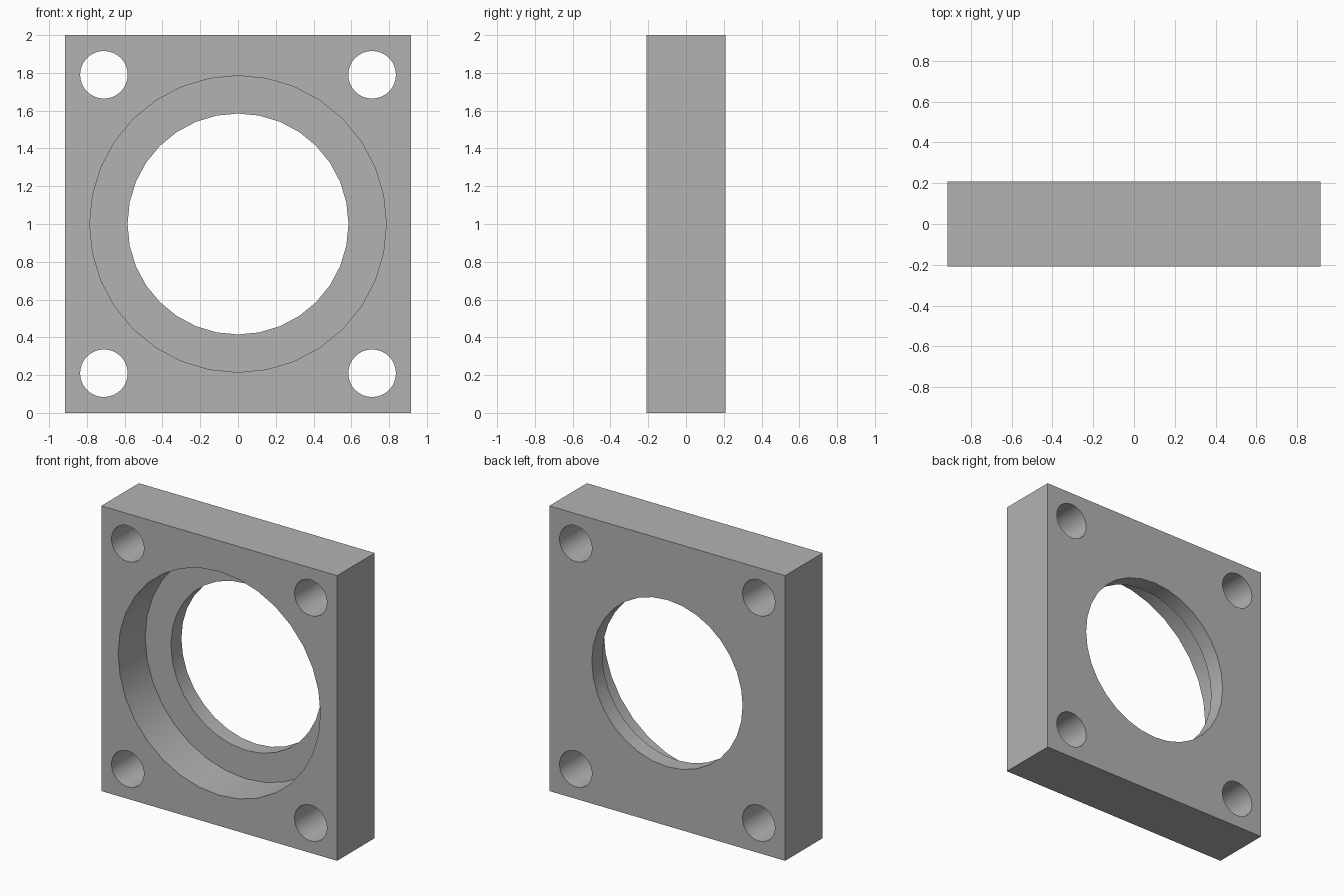
import bpy
import math

default_cube = bpy.data.objects.get("Cube")
if default_cube:
    bpy.data.objects.remove(default_cube, do_unlink=True)

WIDTH, DEPTH, HEIGHT = 1.83, 0.416, 2.0
MID = HEIGHT / 2
FRONT = -DEPTH / 2
RECESS_DEPTH = 0.3
BORE_RADIUS, RECESS_RADIUS, BOLT_RADIUS = 0.585, 0.785, 0.126
BOLT_X, BOLT_Z = 0.71, 0.79

# Grey metal
metal = bpy.data.materials.new("grey_metal")
metal.use_nodes = True
grey = (0.45, 0.45, 0.45, 1)
metal.diffuse_color = grey
metal.node_tree.nodes["Principled BSDF"].inputs["Base Color"].default_value = grey

# Flange plate
bpy.ops.mesh.primitive_cube_add(size=1, location=(0, 0, MID))
plate = bpy.context.object
plate.name = "flange_plate"
plate.scale = (WIDTH, DEPTH, HEIGHT)
bpy.ops.object.transform_apply(location=True, rotation=False, scale=True)
plate.data.materials.append(metal)


def drill(name, x, z, radius, y_start, y_end):
    """Cut a round hole along y through the plate."""
    bpy.ops.mesh.primitive_cylinder_add(
        vertices=32, radius=radius, depth=y_end - y_start,
        location=(x, (y_start + y_end) / 2, z), rotation=(math.pi / 2, 0, 0))
    cutter = bpy.context.object
    cutter.name = name
    cutter.hide_render = True
    cutter.data.materials.append(metal)
    bpy.context.view_layer.objects.active = plate
    cut = plate.modifiers.new(name, "BOOLEAN")
    cut.operation = "DIFFERENCE"
    cut.solver = "EXACT"
    cut.object = cutter
    bpy.ops.object.modifier_apply(modifier=cut.name)
    bpy.data.objects.remove(cutter, do_unlink=True)


# Stepped centre bore: wide recess in front, narrower hole through the back
drill("recess_cutter", 0, MID, RECESS_RADIUS, FRONT - 0.1, FRONT + RECESS_DEPTH)
drill("bore_cutter", 0, MID, BORE_RADIUS, -DEPTH, DEPTH)

# Corner bolt holes
for sx in (-1, 1):
    for sz in (-1, 1):
        drill("bolt_cutter", sx * BOLT_X, MID + sz * BOLT_Z, BOLT_RADIUS, -DEPTH, DEPTH)

# Smooth hole walls, crisp edges
bpy.ops.object.select_all(action="DESELECT")
plate.select_set(True)
bpy.context.view_layer.objects.active = plate
bpy.ops.object.shade_smooth_by_angle(angle=math.radians(30))
